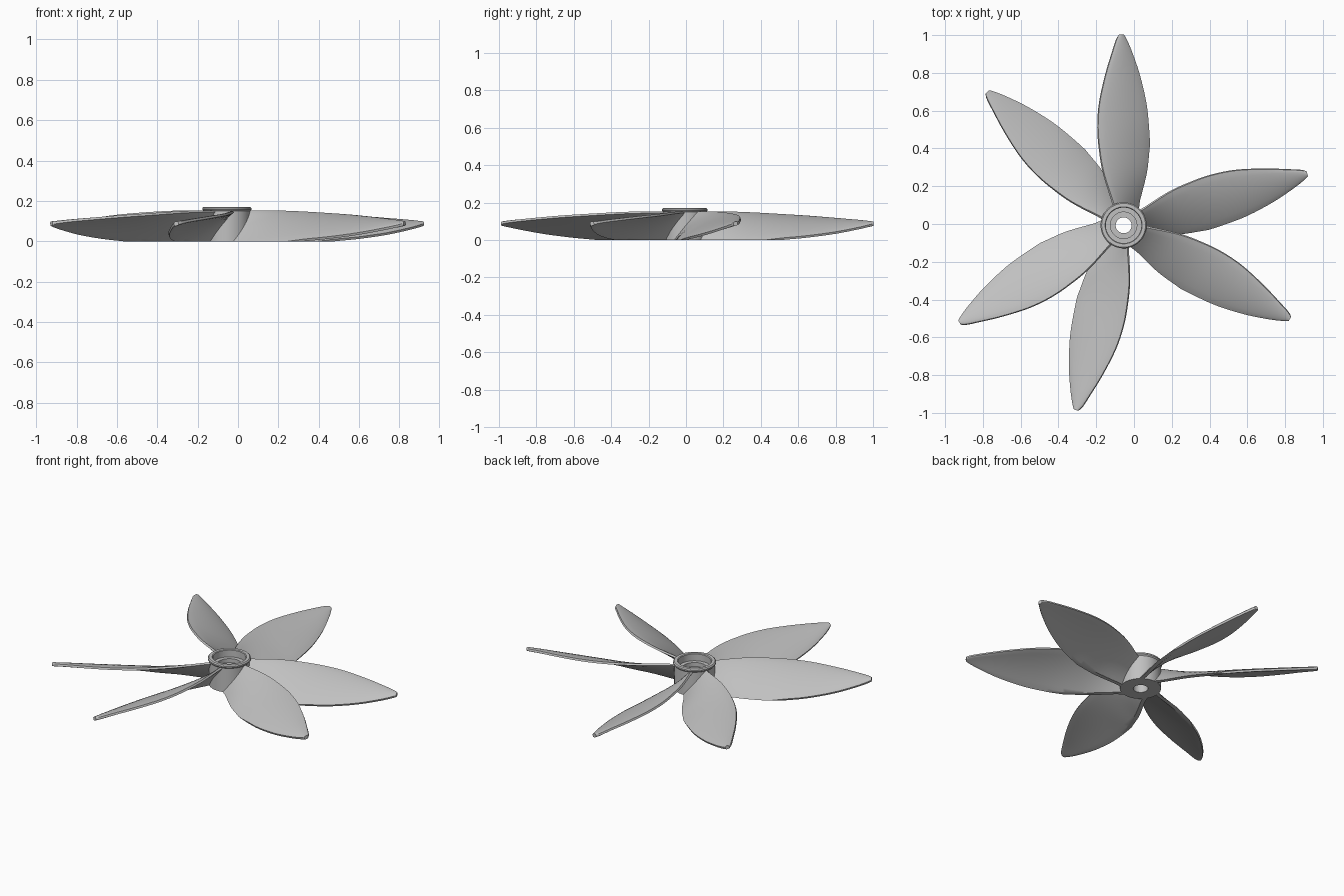
import bpy
import bmesh
from math import cos, sin, pi, radians, sqrt, hypot
from mathutils import Matrix, Vector

cube = bpy.data.objects.get("Cube")
if cube:
    bpy.data.objects.remove(cube)

grey = bpy.data.materials.new("light_grey")
grey.use_nodes = True
colour = (0.53, 0.53, 0.53, 1)
grey.diffuse_color = colour
grey.node_tree.nodes["Principled BSDF"].inputs["Base Color"].default_value = colour

CENTRE = Vector((-0.055, -0.007, 0))


def finish(bm, name, angle):
    bmesh.ops.recalc_face_normals(bm, faces=bm.faces)
    mesh = bpy.data.meshes.new(name)
    bm.to_mesh(mesh)
    bm.free()
    mesh.materials.append(grey)
    ob = bpy.data.objects.new(name, mesh)
    bpy.context.collection.objects.link(ob)
    bpy.ops.object.select_all(action='DESELECT')
    ob.select_set(True)
    bpy.context.view_layer.objects.active = ob
    bpy.ops.object.shade_smooth_by_angle(angle=radians(angle))
    return ob


# Hub: a closed profile spun round the axis, with a recess and a bore
PROFILE = [(0.042, 0), (0.116, 0), (0.116, 0.15), (0.122, 0.157), (0.122, 0.165),
           (0.116, 0.171), (0.098, 0.171), (0.094, 0.167), (0.094, 0.125),
           (0.07, 0.125), (0.07, 0.10), (0.042, 0.10)]
SIDES = 72
bm = bmesh.new()
rings = []
for k in range(SIDES):
    a = 2 * pi * k / SIDES
    rings.append([bm.verts.new((r * cos(a), r * sin(a), z)) for r, z in PROFILE])
for k in range(SIDES):
    a, b = rings[k], rings[(k + 1) % SIDES]
    for i in range(len(PROFILE)):
        j = (i + 1) % len(PROFILE)
        bm.faces.new((a[i], b[i], b[j], a[j]))
hub = finish(bm, "hub", 35)
hub.location = CENTRE

# Blade sections: radius, high edge offset, low edge offset, high edge z, low edge z
SECTIONS = [Vector(s) for s in (
    (0.10, 0.05, -0.085, 0.15, -0.025),
    (0.27, 0.105, -0.13, 0.147, -0.018),
    (0.40, 0.128, -0.137, 0.141, -0.008),
    (0.52, 0.137, -0.132, 0.134, 0.006),
    (0.65, 0.128, -0.118, 0.126, 0.018),
    (0.80, 0.095, -0.083, 0.114, 0.038),
    (0.92, 0.059, -0.042, 0.103, 0.061),
    (0.985, 0.038, -0.014, 0.095, 0.076),
    (1.01, 0.022, 0.0, 0.09, 0.084))]


def smooth_sections(steps):
    """Catmull-Rom curve through the sections."""
    out = []
    last = len(SECTIONS) - 1
    for i in range(last):
        a, b = SECTIONS[max(i - 1, 0)], SECTIONS[i]
        c, d = SECTIONS[i + 1], SECTIONS[min(i + 2, last)]
        for k in range(steps):
            t = k / steps
            out.append(0.5 * (2 * b + (c - a) * t + (2 * a - 5 * b + 4 * c - d) * t ** 2
                              + (3 * b - a - 3 * c + d) * t ** 3))
    return out + [SECTIONS[last]]


def blade_loop(section, root):
    """Closed cambered outline of one section."""
    r, s_hi, s_lo, z_hi, z_lo = section
    ds, dz = s_hi - s_lo, z_hi - z_lo
    length = hypot(ds, dz)
    n = 14
    camber = 0.05 * ds
    upper, lower = [], []
    for i in range(n + 1):
        u = i / n
        bulge = 4 * u * (1 - u)
        half = 0.006 + 0.005 * sqrt(bulge)
        s = s_lo + ds * u
        z = z_lo + dz * u + camber * bulge
        for side, pts in ((1, upper), (-1, lower)):
            y = s - side * half * dz / length
            x = sqrt(max(0.105 ** 2 - y * y, 0)) if root else r
            pts.append(Vector((x, y, z + side * half * ds / length)))
    return upper + lower[::-1]


def make_blade(name, degrees):
    bm = bmesh.new()
    loops = [[bm.verts.new(p) for p in blade_loop(s, i == 0)]
             for i, s in enumerate(smooth_sections(4))]
    for a, b in zip(loops, loops[1:]):
        for i in range(len(a)):
            j = (i + 1) % len(a)
            bm.faces.new((a[i], a[j], b[j], b[i]))
    bm.faces.new(loops[0])
    bm.faces.new(loops[-1])
    # Trim the low edge flat at the base plane
    cut = bmesh.ops.bisect_plane(bm, geom=bm.verts[:] + bm.edges[:] + bm.faces[:],
                                 plane_co=(0, 0, 0), plane_no=(0, 0, 1), clear_inner=True)
    edges = [e for e in cut["geom_cut"] if isinstance(e, bmesh.types.BMEdge)]
    bmesh.ops.holes_fill(bm, edges=edges, sides=0)
    bm.transform(Matrix.Rotation(radians(degrees), 4, 'Z'))
    finish(bm, name, 35).location = CENTRE


# Three pairs of blades, unevenly spaced
for pair in range(3):
    for label, start in (("first", 15), ("second", 90)):
        make_blade(f"{label}_blade_{pair + 1}", start + 120 * pair)
